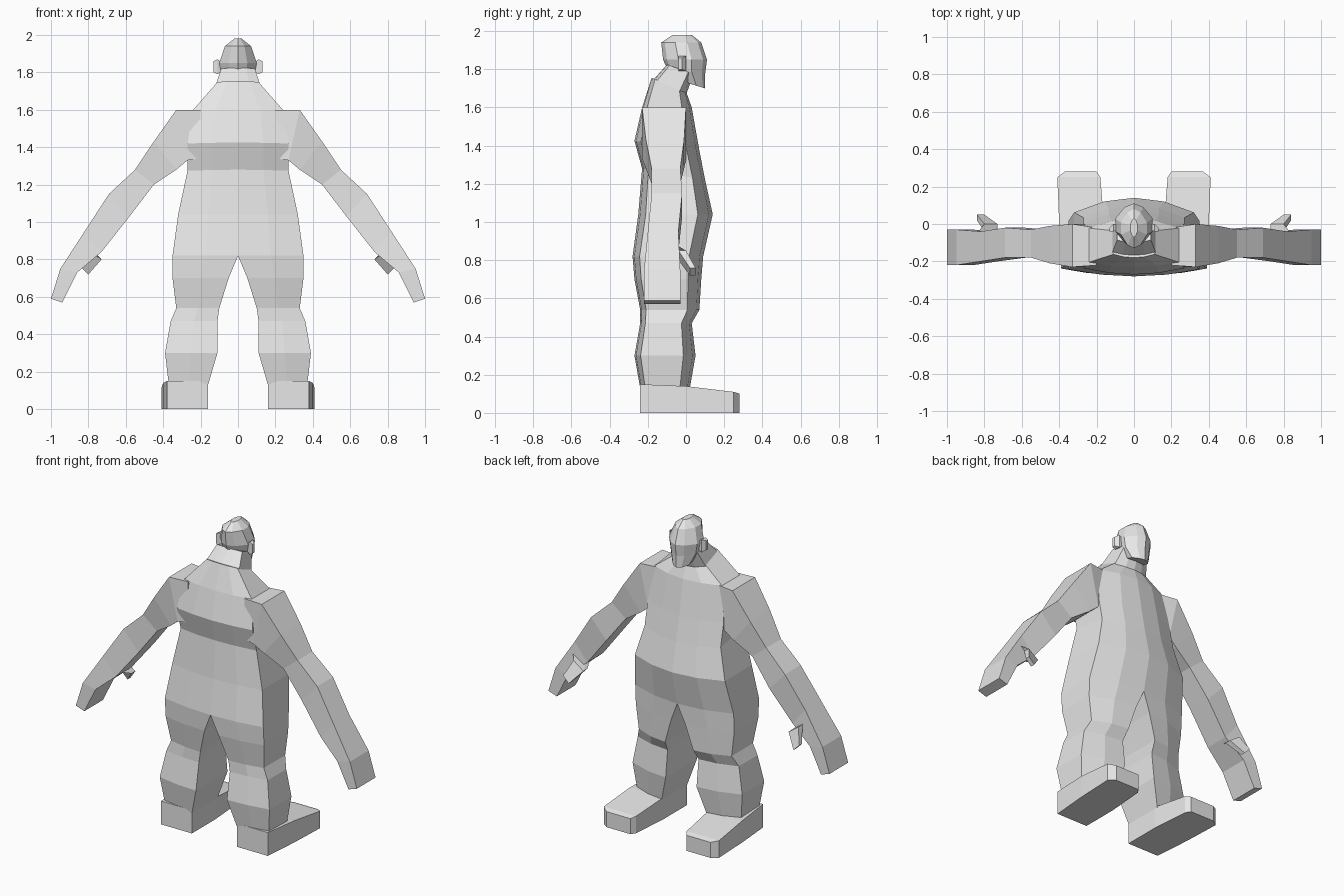
import bpy
import bmesh

cube = bpy.data.objects.get("Cube")
if cube:
    bpy.data.objects.remove(cube, do_unlink=True)

grey = (.8, .8, .8, 1)
clay = bpy.data.materials.new("light_grey")
clay.use_nodes = True
clay.diffuse_color = grey
clay.node_tree.nodes["Principled BSDF"].inputs["Base Color"].default_value = grey


def loft(name, rings, open_rings=0):
    """Skin the left half through the rings and mirror it. The first
    open_rings stay open along the centre plane."""
    bm = bmesh.new()
    loops = [[bm.verts.new(point) for point in ring] for ring in rings]
    sides = len(loops[0])
    for index, (lower, upper) in enumerate(zip(loops, loops[1:])):
        used_sides = sides - 1 if index < open_rings else sides
        for side in range(used_sides):
            after = (side + 1) % sides
            bm.faces.new((lower[side], lower[after], upper[after], upper[side]))
    bm.faces.new(loops[0])
    bm.faces.new(loops[-1])
    bmesh.ops.recalc_face_normals(bm, faces=bm.faces[:])
    mesh = bpy.data.meshes.new(name)
    bm.to_mesh(mesh)
    bm.free()
    mesh.materials.append(clay)
    obj = bpy.data.objects.new(name, mesh)
    bpy.context.collection.objects.link(obj)
    obj.modifiers.new("Mirror", "MIRROR")


def body_ring(height, width, back, front, inner=0, tilt=0, chamfer=(.1, .2)):
    """Half of a level section; tilt raises its back and lowers its front."""
    depth = front - back
    middle = inner + (width - inner) / 2
    rear_cut, front_cut = chamfer[0] * depth, chamfer[1] * depth
    points = [
        (inner, back),
        (middle, back + rear_cut / 4),
        (width, back + rear_cut),
        (width, front - front_cut),
        (middle, front - front_cut / 4),
        (inner, front),
    ]
    return [(x, y, height + tilt * (.5 - (y - back) / depth)) for x, y in points]


def head_ring(height, width, back, front, tilt=0):
    return body_ring(height, width, back, front, tilt=tilt, chamfer=(.35, .35))


def foot_ring(y, inner, outer, top):
    return [(inner, y, 0), (inner, y, top), (outer, y, top), (outer, y, 0)]


def limb_ring(outer, inner, back, front):
    """Four-sided section between an outer and an inner (x, z) corner."""
    (outer_x, outer_z), (inner_x, inner_z) = outer, inner
    return [
        (outer_x, back, outer_z),
        (outer_x, front, outer_z),
        (inner_x, front, inner_z),
        (inner_x, back, inner_z),
    ]


# Torso from the collar down to the crotch
torso = [
    body_ring(height=1.72, width=.11, back=-.18, front=0, tilt=.07),
    body_ring(height=1.6, width=.24, back=-.23, front=.03),
    body_ring(height=1.4, width=.27, back=-.27, front=.07, tilt=.05),
    body_ring(height=1.25, width=.27, back=-.23, front=.1, tilt=.06),
    body_ring(height=1.04, width=.32, back=-.25, front=.14),
    body_ring(height=.82, width=.35, back=-.28, front=.09),
]

# Legs carry on from the crotch to the ankles
legs = [
    body_ring(height=.7, width=.35, back=-.27, front=.08, inner=.05),
    body_ring(height=.54, width=.33, back=-.24, front=.07, inner=.1),
    body_ring(height=.47, width=.36, back=-.24, front=.03, inner=.11),
    body_ring(height=.3, width=.39, back=-.27, front=.05, inner=.11),
    body_ring(height=.13, width=.37, back=-.24, front=.02, inner=.16),
]
loft("body", torso + legs, open_rings=len(torso) - 1)

# Wedge-shaped feet from heel to toe
loft("feet", [
    foot_ring(y=-.24, inner=.16, outer=.38, top=.15),
    foot_ring(y=0, inner=.16, outer=.4, top=.14),
    foot_ring(y=.25, inner=.18, outer=.41, top=.11),
    foot_ring(y=.28, inner=.2, outer=.37, top=.1),
])

# Arms from inside the shoulder to the mitten hands
loft("arms", [
    limb_ring(outer=(.2, 1.6), inner=(.2, 1.34), back=-.22, front=-.02),
    limb_ring(outer=(.33, 1.6), inner=(.27, 1.33), back=-.23, front=0),
    limb_ring(outer=(.45, 1.43), inner=(.33, 1.28), back=-.21, front=-.01),
    limb_ring(outer=(.55, 1.28), inner=(.45, 1.2), back=-.18, front=-.03),
    limb_ring(outer=(.69, 1.15), inner=(.58, 1.03), back=-.18, front=-.02),
    limb_ring(outer=(.82, .95), inner=(.73, .84), back=-.2, front=-.04),
    limb_ring(outer=(.95, .75), inner=(.86, .73), back=-.22, front=-.03),
    limb_ring(outer=(1, .59), inner=(.94, .57), back=-.22, front=-.03),
])

# Thumbs
loft("thumbs", [
    limb_ring(outer=(.84, .88), inner=(.75, .82), back=-.09, front=-.05),
    limb_ring(outer=(.8, .85), inner=(.73, .8), back=-.04, front=0),
    limb_ring(outer=(.84, .76), inner=(.8, .72), back=.02, front=.05),
])

# Neck
neck = [
    body_ring(height=1.7, width=.12, back=-.18, front=0, tilt=.07),
    body_ring(height=1.8, width=.09, back=-.1, front=.04, tilt=.05),
]
loft("neck", neck, open_rings=len(neck))

# Faceted head from jaw to crown
head = [
    head_ring(height=1.72, width=.06, back=-.03, front=.1, tilt=.04),
    head_ring(height=1.79, width=.09, back=-.1, front=.1, tilt=.03),
    head_ring(height=1.85, width=.1, back=-.12, front=.11),
    head_ring(height=1.94, width=.07, back=-.13, front=.08),
    head_ring(height=1.98, width=.02, back=-.07, front=.03),
]
loft("head", head, open_rings=len(head))

# Ears
loft("ears", [
    limb_ring(outer=(.08, 1.85), inner=(.08, 1.81), back=-.03, front=0),
    limb_ring(outer=(.11, 1.87), inner=(.11, 1.79), back=-.04, front=0),
    limb_ring(outer=(.13, 1.86), inner=(.13, 1.8), back=-.04, front=-.02),
])
